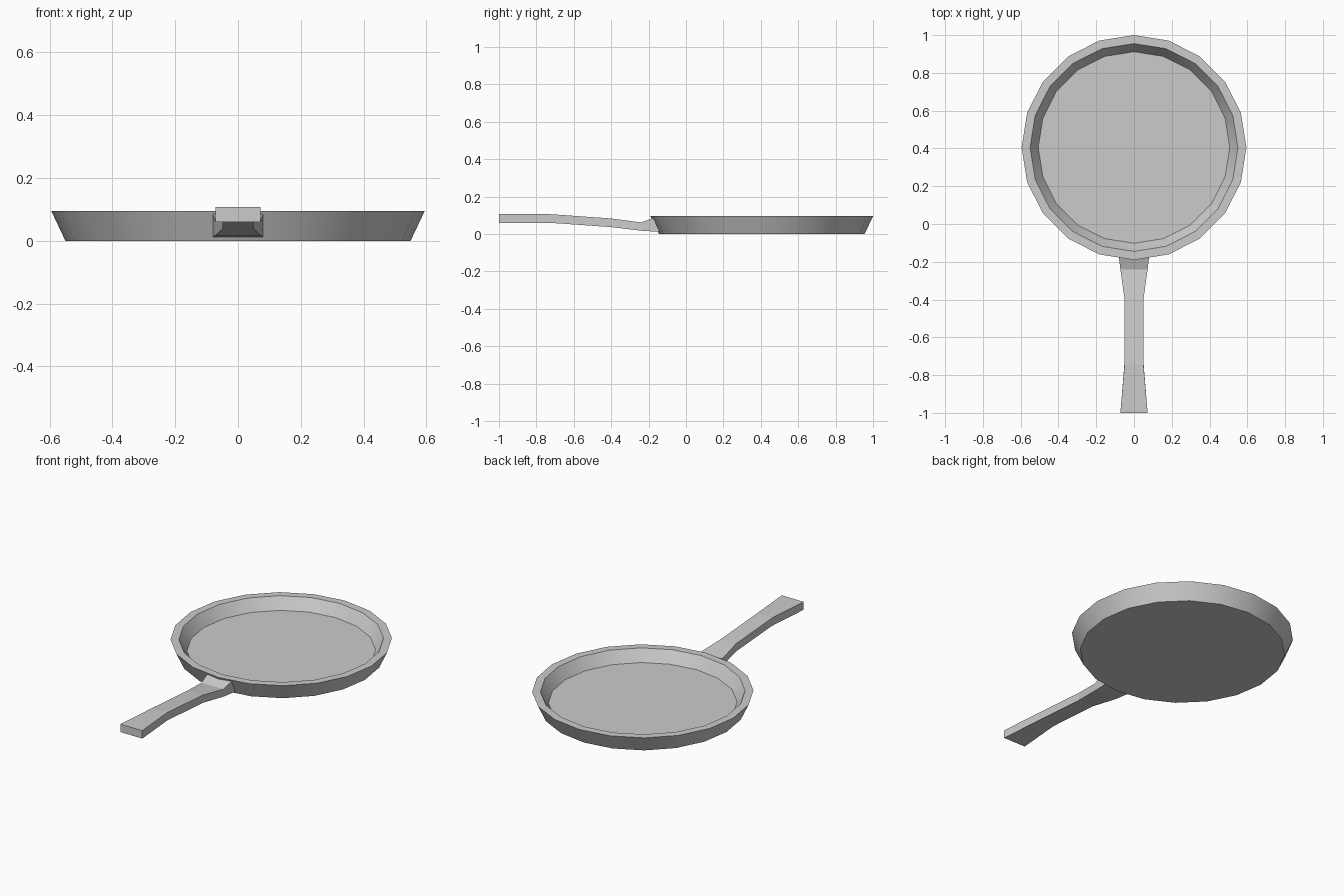
import bpy, bmesh
from math import cos, sin, tau, radians

if "Cube" in bpy.data.objects:
    bpy.data.objects.remove(bpy.data.objects["Cube"])


def build(name, rings, cap):
    """Skin a list of closed rings with quads and cap both ends."""
    bm = bmesh.new()
    loops = [[bm.verts.new(p) for p in ring] for ring in rings]
    n = len(loops[0])
    for a, b in zip(loops, loops[1:]):
        for i in range(n):
            j = (i + 1) % n
            bm.faces.new((a[i], a[j], b[j], b[i]))
    if cap:
        bm.faces.new(loops[0])
        bm.faces.new(loops[-1])
    bmesh.ops.recalc_face_normals(bm, faces=bm.faces)
    mesh = bpy.data.meshes.new(name)
    bm.to_mesh(mesh)
    bm.free()
    obj = bpy.data.objects.new(name, mesh)
    bpy.context.collection.objects.link(obj)
    return obj


# Pan body: 20-sided profile from outer base, over the rim, to the inner floor
SIDES, CENTER_Y = 20, 0.405
profile = [(0.55, 0.0), (0.595, 0.095), (0.55, 0.095), (0.507, 0.028)]
pan = build("pan_body", [
    [(r * cos(tau * i / SIDES), CENTER_Y + r * sin(tau * i / SIDES), z)
     for i in range(SIDES)] for r, z in profile], True)
bpy.context.view_layer.objects.active = pan
pan.select_set(True)
bpy.ops.object.shade_smooth_by_angle(angle=radians(30))

# Handle: rectangular sections (half width, top y, top z, bottom y, bottom z)
sections = [
    (0.072, -1.0, 0.107, -1.0, 0.060),
    (0.050, -0.74, 0.107, -0.73, 0.060),
    (0.050, -0.40, 0.083, -0.40, 0.037),
    (0.072, -0.24, 0.062, -0.235, 0.017),
    (0.080, -0.175, 0.085, -0.14, 0.012),
]
build("handle", [
    [(-w, ty, tz), (w, ty, tz), (w, by, bz), (-w, by, bz)]
    for w, ty, tz, by, bz in sections], True)
